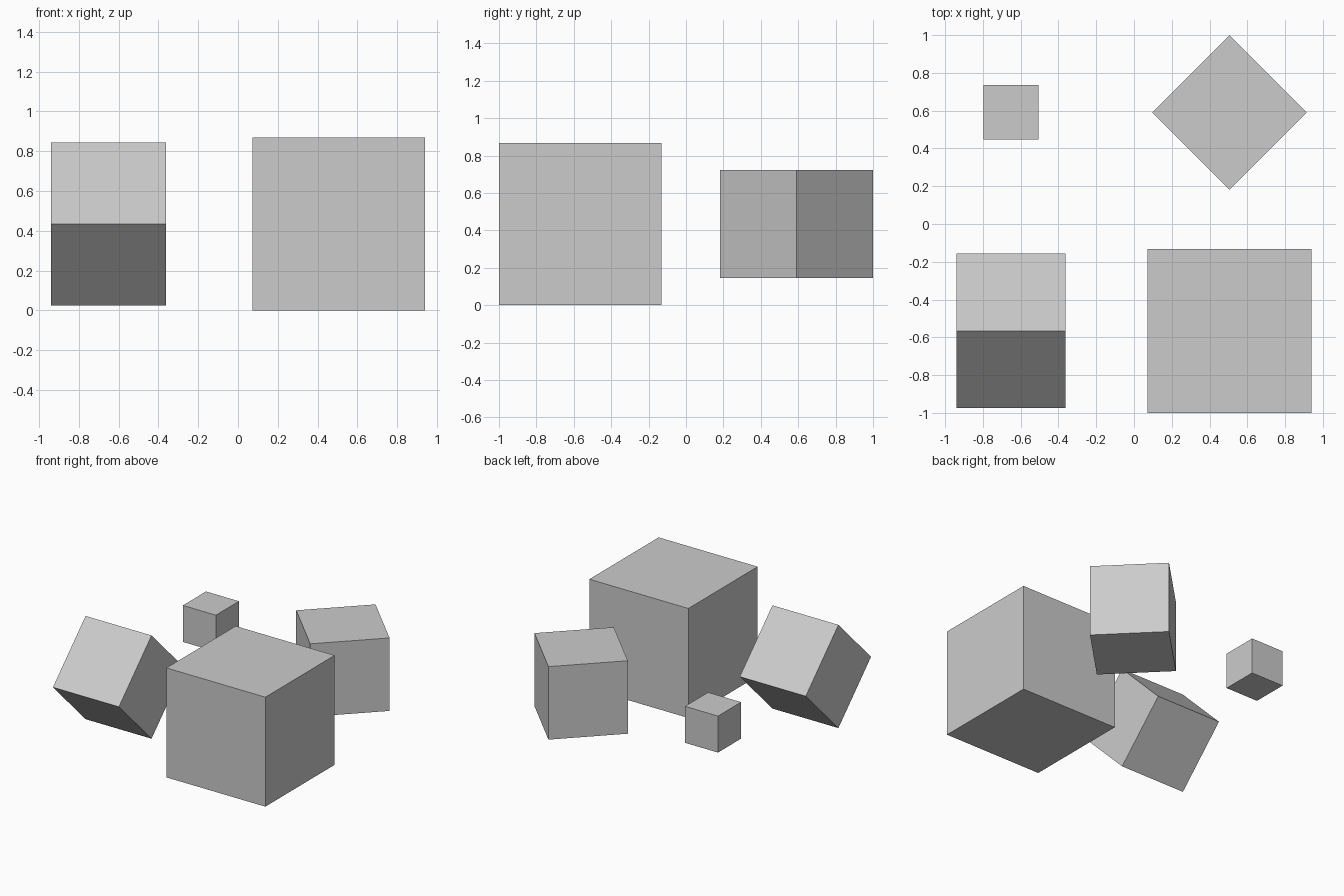
import bpy
from math import radians

if "Cube" in bpy.data.objects:
    bpy.data.objects.remove(bpy.data.objects["Cube"])

A = 0.5785            # edge of a medium cube
LEFT, RIGHT = -0.651, 0.506
FRONT, BACK = -0.566, 0.591
MID_Z = 0.75 * A      # all cubes share one centre height


def cube(name, size, x, y, rot=(0, 0, 0)):
    bpy.ops.mesh.primitive_cube_add(size=size, location=(x, y, MID_Z), rotation=rot)
    bpy.context.object.name = name


# Large cube standing on the ground
cube("large_cube", 1.5 * A, RIGHT, FRONT)
# Medium cube tipped onto its edge
cube("tipped_cube", A, LEFT, FRONT, (radians(45), 0, 0))
# Medium cube turned about the vertical
cube("turned_cube", A, RIGHT, BACK, (0, 0, radians(45)))
# Small floating cube
cube("small_cube", 0.5 * A, LEFT, BACK)
